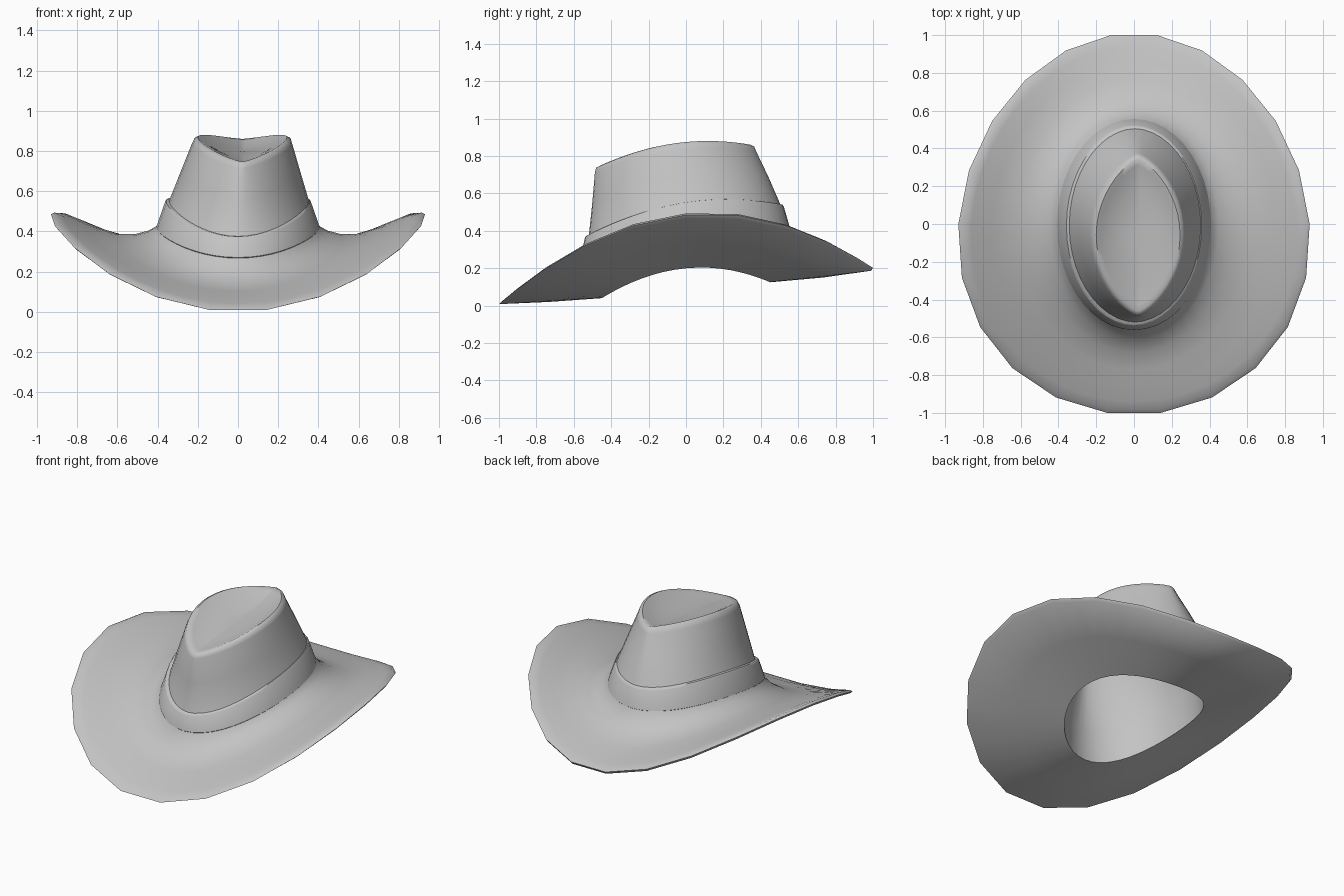
import bpy, bmesh, math

if "Cube" in bpy.data.objects:
    bpy.data.objects.remove(bpy.data.objects["Cube"])

SIDES = 22          # facets of the brim outline
N = SIDES * 2

felt = bpy.data.materials.new("grey_felt")
felt.use_nodes = True
colour = (0.55, 0.55, 0.55, 1)
felt.diffuse_color = colour
felt.node_tree.nodes["Principled BSDF"].inputs["Base Color"].default_value = colour


def ring_point(a, rx, front, back, heights, power, egg, shift):
    """Point of an egg-shaped ring whose height bends from side to front and back."""
    c, s = math.cos(a), math.sin(a)
    side, zf, zb = heights
    x = shift + rx * math.copysign(abs(c) ** power, c) * (1 - egg * s)
    y = (front + back) / 2 + (back - front) / 2 * s
    z = side + (zb - zf) / 2 * s + ((zb + zf) / 2 - side) * s * s
    return x, y, z


def add_ring(bm, rx, front, back, heights, power=1.0, egg=0.0, shift=0.0, faceted=False):
    pts = [ring_point(math.tau * i / N, rx, front, back, heights, power, egg, shift)
           for i in range(N)]
    if faceted:     # straight edges between every second point
        for i in range(1, N, 2):
            p, q = pts[i - 1], pts[(i + 1) % N]
            pts[i] = tuple((u + v) / 2 for u, v in zip(p, q))
    return [bm.verts.new(p) for p in pts]


def bridge(bm, rings):
    for lo, hi in zip(rings, rings[1:]):
        for i in range(N):
            j = (i + 1) % N
            bm.faces.new((lo[i], lo[j], hi[j], hi[i]))


def cap(bm, ring, centre):
    tip = bm.verts.new(centre)
    for i in range(N):
        bm.faces.new((ring[i], ring[(i + 1) % N], tip))


def finish(bm, name):
    bmesh.ops.recalc_face_normals(bm, faces=bm.faces)
    mesh = bpy.data.meshes.new(name)
    bm.to_mesh(mesh)
    bm.free()
    mesh.materials.append(felt)
    ob = bpy.data.objects.new(name, mesh)
    bpy.context.collection.objects.link(ob)
    bpy.ops.object.select_all(action="DESELECT")
    ob.select_set(True)
    bpy.context.view_layer.objects.active = ob
    bpy.ops.object.shade_smooth_by_angle(angle=math.radians(50))


# Hat body: lining, underside, brim and crown in one closed shell
bm = bmesh.new()
lining = [
    add_ring(bm, 0.20, -0.42, 0.30, (0.76, 0.66, 0.74), 1.4),
    add_ring(bm, 0.30, -0.46, 0.42, (0.60, 0.50, 0.60), 1.2),
    add_ring(bm, 0.36, -0.46, 0.46, (0.40, 0.25, 0.35)),
    add_ring(bm, 0.38, -0.45, 0.45, (0.20, 0.04, 0.125)),
]
brim = [
    add_ring(bm, 0.66, -0.73, 0.73, (0.335, 0.02, 0.15), egg=0.04),
    add_ring(bm, 0.915, -1.0, 1.0, (0.465, 0.0, 0.18), egg=0.075, faceted=True),
    add_ring(bm, 0.93, -1.01, 1.01, (0.485, 0.0, 0.195), egg=0.075, faceted=True),
    add_ring(bm, 0.915, -0.99, 0.99, (0.493, 0.018, 0.206), egg=0.075, faceted=True),
    add_ring(bm, 0.86, -0.94, 0.94, (0.47, 0.04, 0.22), egg=0.07),
    add_ring(bm, 0.75, -0.87, 0.87, (0.42, 0.07, 0.24), egg=0.06),
    add_ring(bm, 0.62, -0.77, 0.77, (0.378, 0.10, 0.26), egg=0.04),
    add_ring(bm, 0.52, -0.68, 0.67, (0.378, 0.135, 0.295), egg=0.02),
    add_ring(bm, 0.45, -0.61, 0.60, (0.395, 0.19, 0.345)),
]
crown = [
    add_ring(bm, 0.405, -0.56, 0.555, (0.42, 0.26, 0.41)),
    add_ring(bm, 0.35, -0.52, 0.505, (0.545, 0.37, 0.54), 1.05, shift=0.005),
    add_ring(bm, 0.30, -0.50, 0.44, (0.69, 0.56, 0.69), 1.2, shift=0.012),
    add_ring(bm, 0.25, -0.487, 0.375, (0.835, 0.715, 0.825), 1.4, shift=0.02),
    add_ring(bm, 0.24, -0.48, 0.365, (0.86, 0.738, 0.85), 1.45, shift=0.022),
    add_ring(bm, 0.222, -0.462, 0.345, (0.868, 0.747, 0.86), 1.5, shift=0.022),
    add_ring(bm, 0.20, -0.43, 0.31, (0.855, 0.748, 0.85), 1.5, shift=0.022),
    add_ring(bm, 0.13, -0.30, 0.19, (0.815, 0.765, 0.815), 1.4, shift=0.022),
]
bridge(bm, lining + brim + crown)
cap(bm, lining[0], (0, -0.06, 0.76))
cap(bm, crown[-1], (0.022, -0.05, 0.795))
finish(bm, "hat_body")

# Band wrapped round the foot of the crown
bm = bmesh.new()
band = [
    add_ring(bm, 0.40, -0.55, 0.54, (0.41, 0.26, 0.40)),
    add_ring(bm, 0.407, -0.562, 0.556, (0.42, 0.27, 0.415)),
    add_ring(bm, 0.365, -0.54, 0.523, (0.54, 0.365, 0.53), 1.03),
    add_ring(bm, 0.358, -0.533, 0.515, (0.55, 0.373, 0.54), 1.03),
    add_ring(bm, 0.335, -0.505, 0.49, (0.552, 0.377, 0.542), 1.05),
]
bridge(bm, band + band[:1])
finish(bm, "hat_band")
